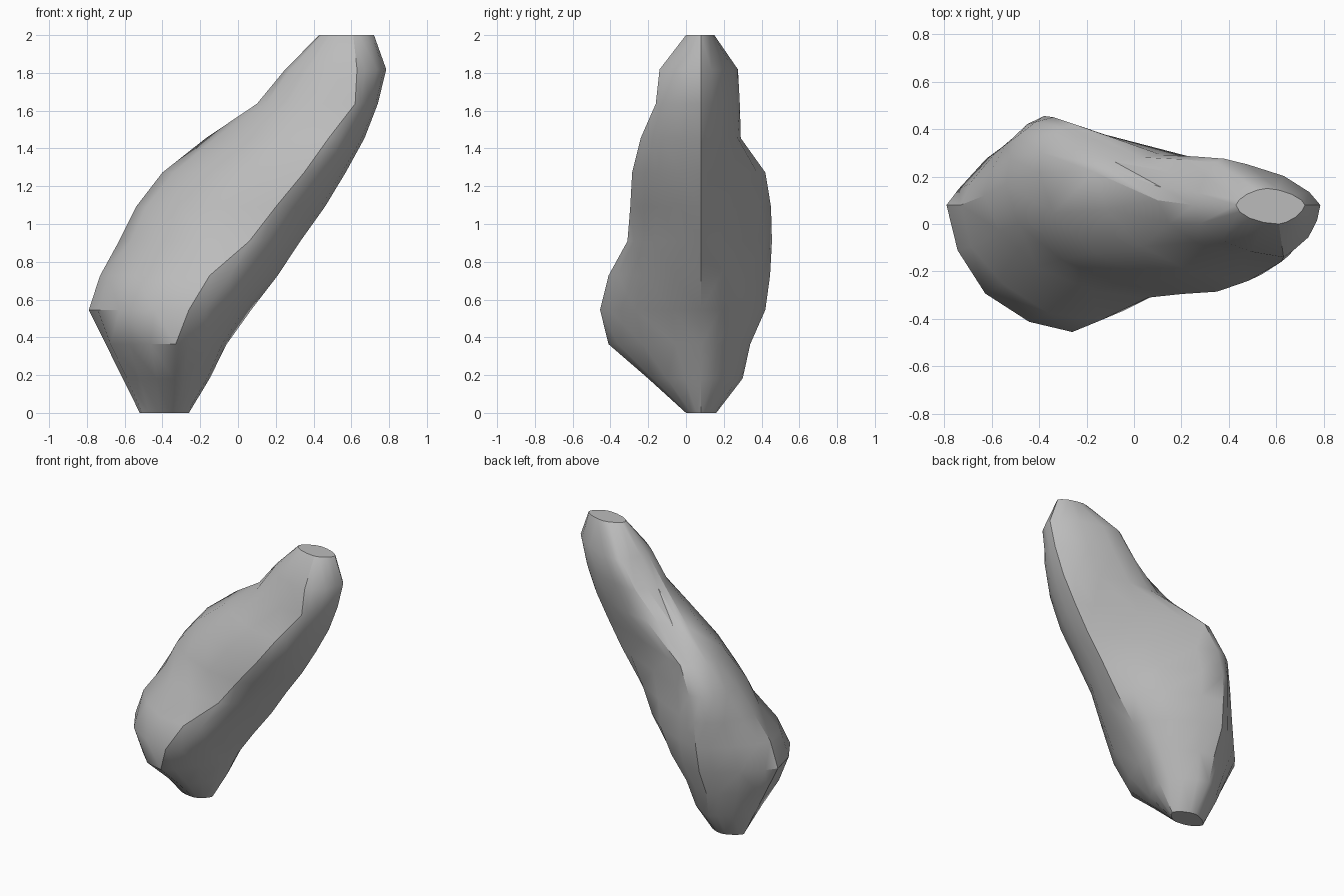
import bpy, bmesh, math, random

cube = bpy.data.objects.get("Cube")
if cube:
    bpy.data.objects.remove(cube, do_unlink=True)

random.seed(4)

# Stone colour
stone = bpy.data.materials.new("grey stone")
GREY = (0.5, 0.5, 0.5, 1.0)
stone.use_nodes = True
stone.diffuse_color = GREY
for node in stone.node_tree.nodes:
    if node.type == 'BSDF_PRINCIPLED':
        node.inputs["Base Color"].default_value = GREY
        node.inputs["Roughness"].default_value = 0.9

# Level sections, evenly spaced in height:
# left x, left y, front crest x, front y, right x, back crest x, back y,
# fullness of the back right and back left corners
SECTIONS = [
    (-.52, .08, -.36, 0, -.26, -.39, .16, 1.6, 1.5),
    (-.61, .08, -.34, -.2, -.15, -.39, .3, 1.6, 1.4),
    (-.7, .08, -.33, -.41, -.06, -.4, .34, 1.6, 1.3),
    (-.79, .08, -.26, -.455, .07, -.4, .42, 1.6, 1.2),
    (-.73, .08, -.15, -.41, .21, -.39, .445, 1.45, 1.3),
    (-.63, .12, .06, -.31, .33, -.38, .455, 1.2, 1.6),
    (-.54, .17, .2, -.295, .46, -.34, .45, 1.05, 2.1),
    (-.4, .22, .35, -.285, .57, -.25, .42, 1.05, 2),
    (-.17, .22, .48, -.24, .67, .12, .29, 1.5, 1.7),
    (.1, .1, .62, -.16, .74, .25, .285, 1.5, 1.6),
    (.25, .08, .63, -.14, .785, .38, .275, 1.4, 1.5),
    (.43, .08, .61, 0, .72, .56, .15, 1.6, 1.6),
]
RIGHT_Y = .08
STEPS = 4


def quarter(side, crest, power, from_side):
    """Rounded run between a side point and a crest point, end excluded."""
    points = []
    for k in range(STEPS):
        a = math.pi / 2 * k / STEPS
        if not from_side:
            a = math.pi / 2 - a
        u = max(math.cos(a), 0) ** (2 / power)
        v = max(math.sin(a), 0) ** (2 / power)
        points.append((crest[0] + (side[0] - crest[0]) * u,
                       side[1] + (crest[1] - side[1]) * v))
    return points


def ring(section):
    lx, ly, fx, fy, rx, bx, by, right_full, left_full = section
    left, front, right, back = (lx, ly), (fx, fy), (rx, RIGHT_Y), (bx, by)
    return (quarter(left, front, 1.85, True)
            + quarter(right, front, 1.55, False)
            + quarter(right, back, right_full, True)
            + quarter(left, back, left_full, False))


# Leaning boulder: stacked rings with flat ends
bm = bmesh.new()
rings = []
last = len(SECTIONS) - 1
for i, section in enumerate(SECTIONS):
    row = []
    for k, (x, y) in enumerate(ring(section)):
        # slight lumps, away from the ends and crests
        lump = .006 if 0 < i < last and k % STEPS else 0
        row.append(bm.verts.new((x + random.uniform(-lump, lump),
                                 y + random.uniform(-lump, lump),
                                 2 * i / last)))
    rings.append(row)

count = len(rings[0])
for low, high in zip(rings, rings[1:]):
    for k in range(count):
        n = (k + 1) % count
        bm.faces.new((low[k], low[n], high[n], high[k]))
bm.faces.new(rings[0])
bm.faces.new(rings[-1])
bmesh.ops.triangulate(bm, faces=[f for f in bm.faces if len(f.verts) == 4],
                      quad_method='SHORT_EDGE')
bmesh.ops.recalc_face_normals(bm, faces=bm.faces)

mesh = bpy.data.meshes.new("leaning_boulder")
bm.to_mesh(mesh)
bm.free()
mesh.materials.append(stone)
boulder = bpy.data.objects.new("leaning_boulder", mesh)
bpy.context.scene.collection.objects.link(boulder)

# Smooth shading with sharp crests
bpy.ops.object.select_all(action='DESELECT')
boulder.select_set(True)
bpy.context.view_layer.objects.active = boulder
bpy.ops.object.shade_smooth_by_angle(angle=math.radians(35))
